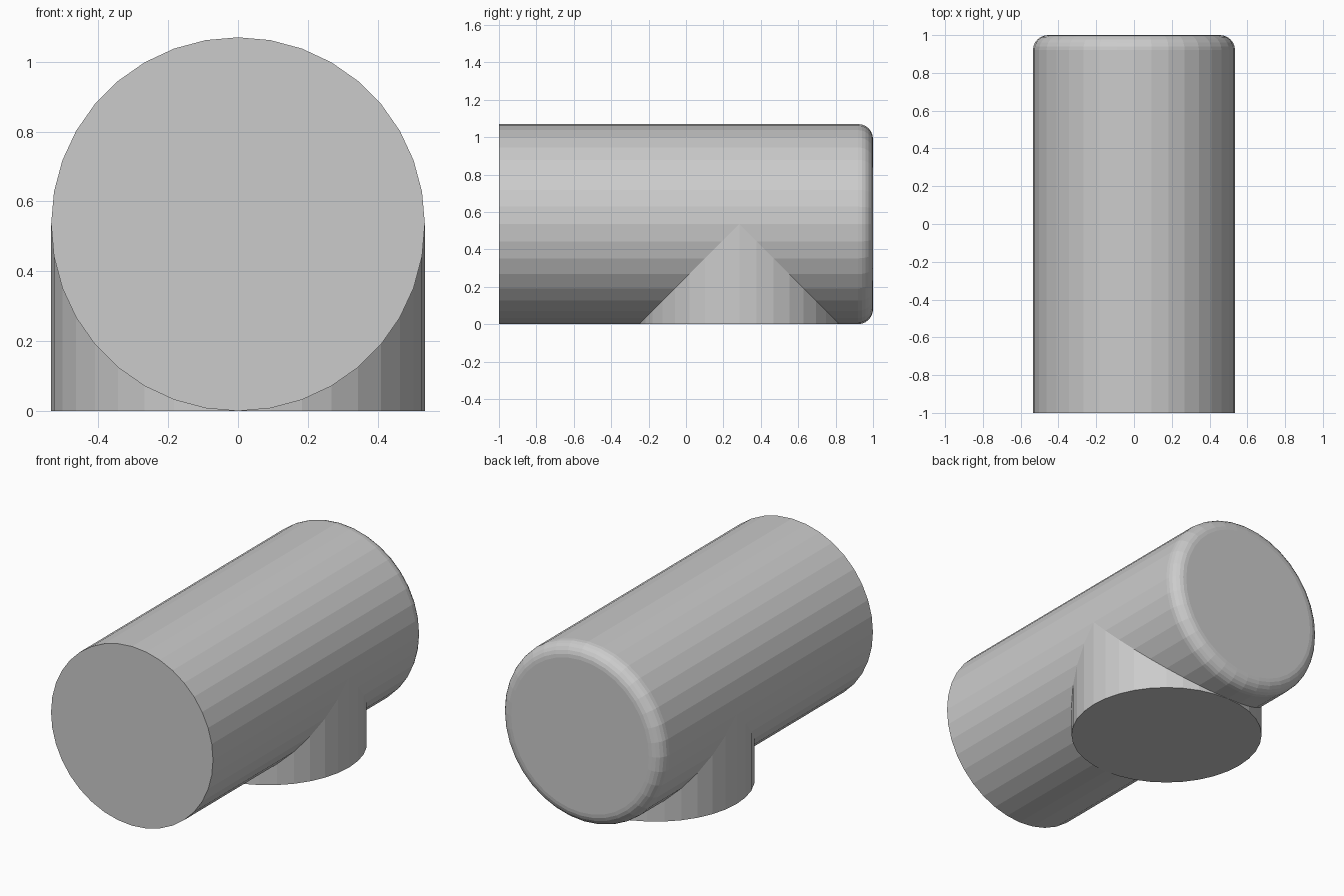
import bpy, bmesh
from math import pi
from mathutils import Matrix

if "Cube" in bpy.data.objects:
    bpy.data.objects.remove(bpy.data.objects["Cube"])

R = 0.535        # shared radius of both pipes
SIDES = 36
STEM_Y = 0.285   # where the stem meets the barrel


def new_object(name, bm):
    bmesh.ops.recalc_face_normals(bm, faces=bm.faces)
    mesh = bpy.data.meshes.new(name)
    bm.to_mesh(mesh)
    bm.free()
    obj = bpy.data.objects.new(name, mesh)
    bpy.context.collection.objects.link(obj)
    return obj


def cylinder(depth):
    bm = bmesh.new()
    bmesh.ops.create_cone(bm, cap_ends=True, segments=SIDES,
                          radius1=R, radius2=R, depth=depth)
    return bm


# Horizontal barrel with a rounded back rim
bm = cylinder(2)
bmesh.ops.transform(bm, verts=bm.verts,
                    matrix=Matrix.Translation((0, 0, R)) @ Matrix.Rotation(-pi / 2, 4, 'X'))
rim = [e for e in bm.edges if all(v.co.y > 0.99 for v in e.verts)]
bmesh.ops.bevel(bm, geom=rim, offset=0.08, offset_type='OFFSET',
                segments=6, profile=0.5, affect='EDGES')
new_object("barrel", bm)

# Vertical stem, its top ring shaped to the underside of the barrel
bm = cylinder(R)
top = [f for f in bm.faces if f.normal.z > 0.9]
bmesh.ops.delete(bm, geom=top, context='FACES_ONLY')
for v in bm.verts:
    v.co.z = R - abs(v.co.y) if v.co.z > 0 else 0
    v.co.y += STEM_Y
bmesh.ops.remove_doubles(bm, verts=bm.verts, dist=1e-5)
new_object("stem", bm)
